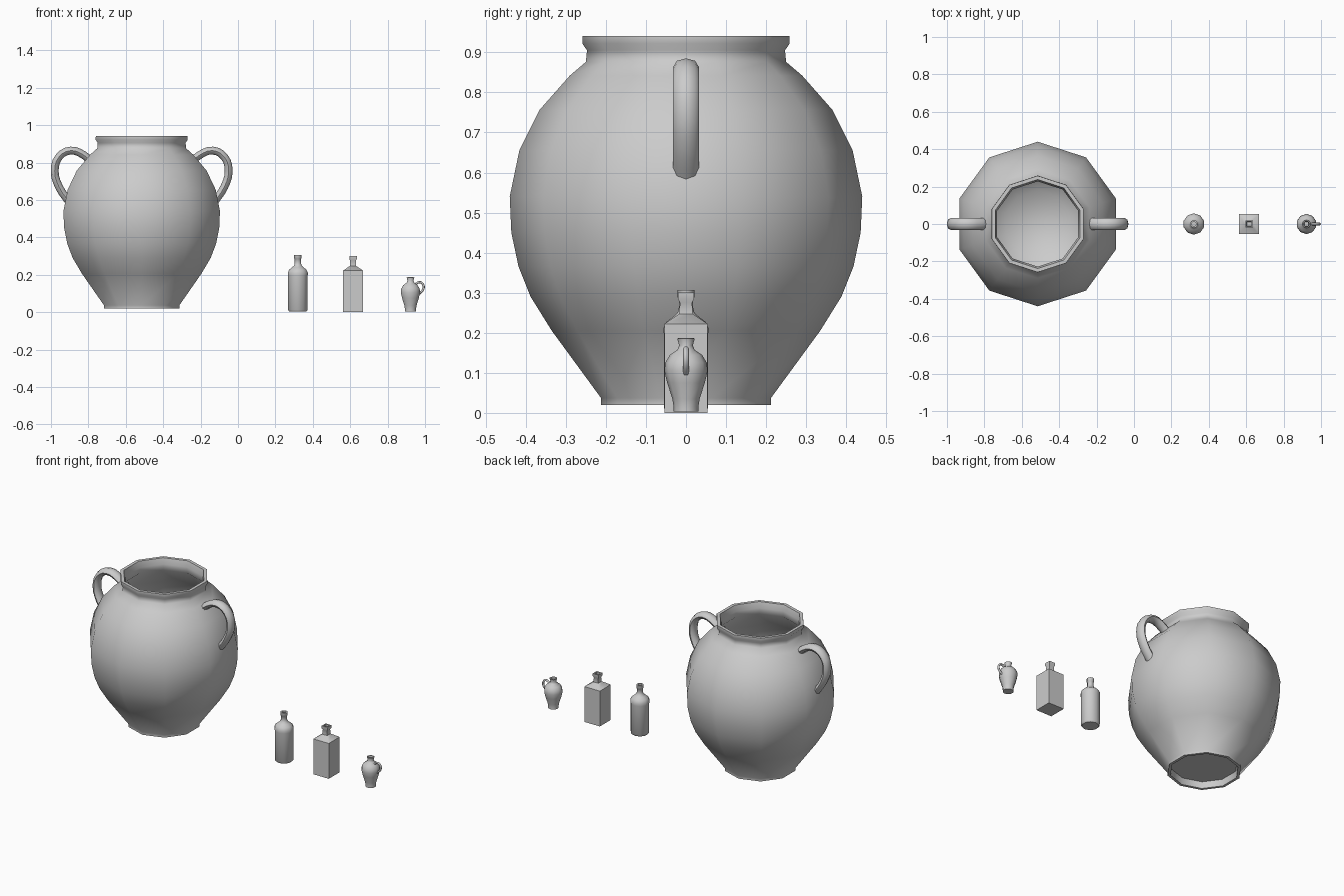
import bpy, bmesh, math
from mathutils import Vector

if "Cube" in bpy.data.objects:
    bpy.data.objects.remove(bpy.data.objects["Cube"], do_unlink=True)

clay = bpy.data.materials.new("clay grey")
clay.use_nodes = True
GREY = (0.6, 0.6, 0.6, 1)
clay.diffuse_color = GREY
clay.node_tree.nodes["Principled BSDF"].inputs["Base Color"].default_value = GREY


def finish(obj, angle):
    obj.data.materials.clear()
    obj.data.materials.append(clay)
    bpy.ops.object.select_all(action="DESELECT")
    obj.select_set(True)
    bpy.context.view_layer.objects.active = obj
    bpy.ops.object.shade_smooth_by_angle(angle=math.radians(angle))
    return obj


def revolve(name, x, profile, sides, turn=0.0, angle=50):
    """Rings of (radius, height) from the outer foot, over the lip, to the inner floor."""
    bm = bmesh.new()
    rings = []
    for r, z in profile:
        ring = []
        for i in range(sides):
            a = turn + math.tau * i / sides
            ring.append(bm.verts.new((x + r * math.cos(a), r * math.sin(a), z)))
        rings.append(ring)
    for low, high in zip(rings, rings[1:]):
        for i in range(sides):
            j = (i + 1) % sides
            bm.faces.new((low[i], low[j], high[j], high[i]))
    bm.faces.new(rings[-1])
    bm.faces.new(rings[0][::-1])
    bmesh.ops.recalc_face_normals(bm, faces=bm.faces)
    mesh = bpy.data.meshes.new(name)
    bm.to_mesh(mesh)
    bm.free()
    obj = bpy.data.objects.new(name, mesh)
    bpy.context.collection.objects.link(obj)
    return finish(obj, angle)


def handle(name, path, radius, half_width, mirror_x=None):
    """Bent tube in the xz plane, flattened to a given half width in y."""
    curve = bpy.data.curves.new(name + "_path", "CURVE")
    curve.dimensions = "3D"
    curve.bevel_depth = radius
    curve.bevel_resolution = 2
    curve.resolution_u = 3
    curve.use_fill_caps = True
    spline = curve.splines.new("BEZIER")
    spline.bezier_points.add(len(path) - 1)
    for point, (x, z) in zip(spline.bezier_points, path):
        point.co = Vector((x if mirror_x is None else 2 * mirror_x - x, 0, z))
        point.handle_left_type = point.handle_right_type = "AUTO"
    helper = bpy.data.objects.new(name + "_path", curve)
    bpy.context.collection.objects.link(helper)
    bpy.context.view_layer.update()
    graph = bpy.context.evaluated_depsgraph_get()
    mesh = bpy.data.meshes.new_from_object(helper.evaluated_get(graph))
    bpy.data.objects.remove(helper, do_unlink=True)
    for v in mesh.vertices:
        v.co.y *= half_width / radius
    obj = bpy.data.objects.new(name, mesh)
    bpy.context.collection.objects.link(obj)
    return finish(obj, 60)


# Large storage jar with recessed base and hollow inside
JAR_X = -0.515
outer = [(0.19, 0.06), (0.195, 0.02), (0.212, 0.02), (0.212, 0.037), (0.335, 0.205),
         (0.388, 0.29), (0.418, 0.365), (0.436, 0.45), (0.44, 0.54), (0.416, 0.655),
         (0.365, 0.757), (0.29, 0.842), (0.25, 0.876), (0.247, 0.905), (0.259, 0.922),
         (0.258, 0.941)]
inner = [(0.238, 0.941), (0.228, 0.905), (0.23, 0.868), (0.34, 0.745), (0.39, 0.65),
         (0.415, 0.53), (0.39, 0.36), (0.31, 0.205), (0.18, 0.07)]
revolve("jar", JAR_X, outer + inner, 10, math.pi / 2)

# Pair of jar handles
jar_path = [(-0.25, 0.80), (-0.205, 0.84), (-0.135, 0.864), (-0.073, 0.83),
            (-0.05, 0.755), (-0.073, 0.67), (-0.125, 0.592)]
handle("jar_handle_left", jar_path, 0.021, 0.032)
handle("jar_handle_right", jar_path, 0.021, 0.032, JAR_X)

# Round bottle
revolve("round_bottle", 0.32,
        [(0.048, 0.003), (0.055, 0.012), (0.055, 0.195), (0.057, 0.21), (0.048, 0.228),
         (0.032, 0.24), (0.021, 0.25), (0.018, 0.262), (0.018, 0.285), (0.021, 0.288),
         (0.021, 0.307), (0.012, 0.307), (0.012, 0.26)], 10, math.pi / 2)

# Square bottle, radii measured to the corners
SQ = math.sqrt(2)
half_widths = [(0.054, 0), (0.054, 0.222), (0.017, 0.247), (0.015, 0.275), (0.02, 0.284),
               (0.02, 0.3), (0.013, 0.3), (0.012, 0.25)]
revolve("square_bottle", 0.615, [(w * SQ, z) for w, z in half_widths], 4, math.pi / 4)

# Small jug with one thin handle
JUG_X = 0.922
revolve("jug", JUG_X,
        [(0.031, 0.003), (0.031, 0.015), (0.034, 0.035), (0.047, 0.075), (0.054, 0.105),
         (0.052, 0.125), (0.04, 0.145), (0.022, 0.157), (0.017, 0.168), (0.022, 0.186),
         (0.016, 0.187), (0.012, 0.165), (0.02, 0.14)], 10, math.pi / 2)
handle("jug_handle", [(0.945, 0.142), (0.958, 0.156), (0.975, 0.16), (0.991, 0.145),
                      (0.99, 0.122), (0.968, 0.098)], 0.006, 0.007)
